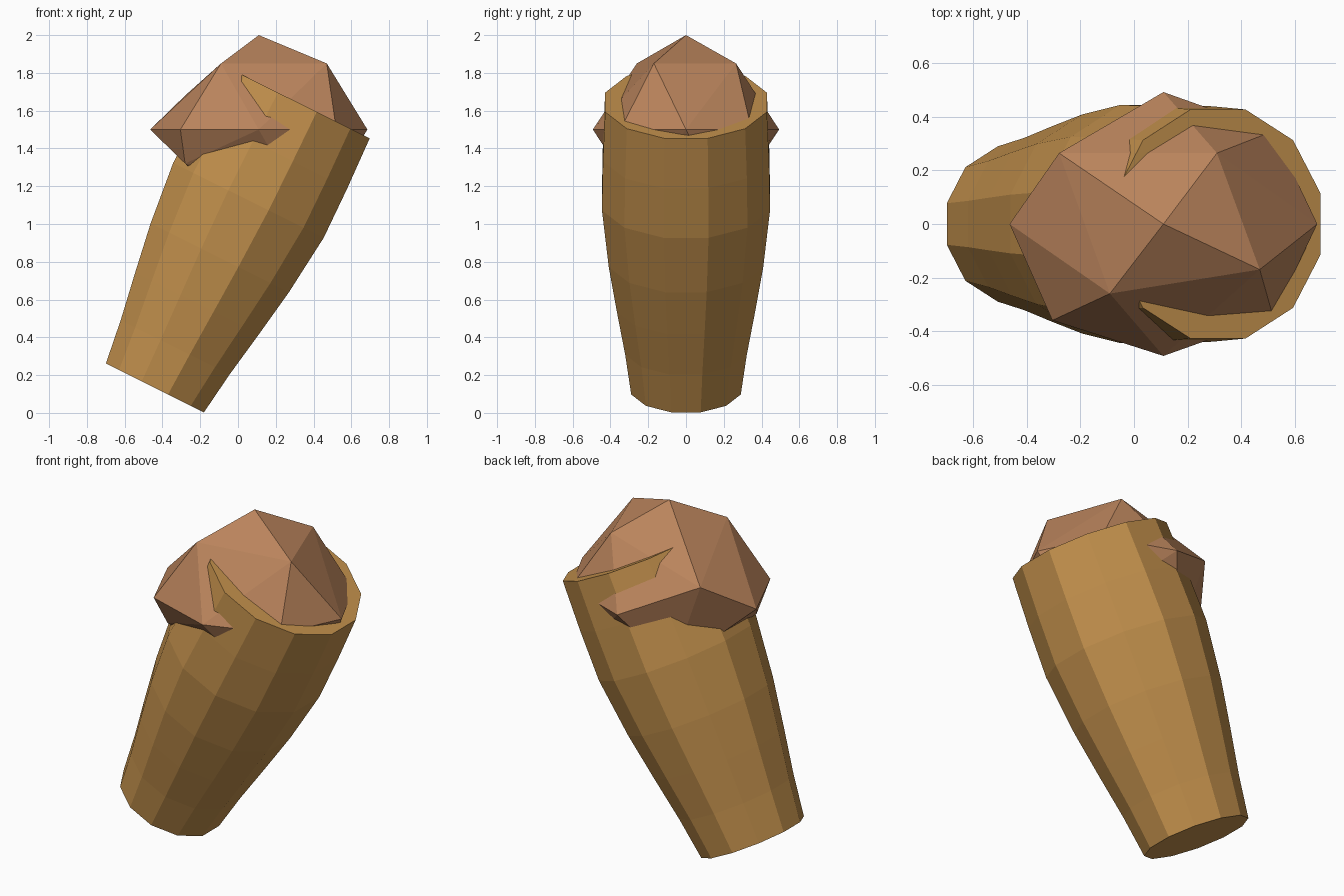
import bpy, bmesh, math
from mathutils import Matrix

if "Cube" in bpy.data.objects:
    bpy.data.objects.remove(bpy.data.objects["Cube"])


def material(name, rgb):
    # sRGB 0-255 to linear
    m = bpy.data.materials.new(name)
    m.diffuse_color = [((c / 255 + 0.055) / 1.055) ** 2.4 for c in rgb] + [1]
    m.use_nodes = True
    m.node_tree.nodes["Principled BSDF"].inputs["Base Color"].default_value = m.diffuse_color
    return m


def finish(name, bm, mat):
    bmesh.ops.recalc_face_normals(bm, faces=bm.faces)
    mesh = bpy.data.meshes.new(name)
    bm.to_mesh(mesh)
    bm.free()
    mesh.materials.append(mat)
    obj = bpy.data.objects.new(name, mesh)
    bpy.context.collection.objects.link(obj)
    return obj


# Tilted twelve-sided cone cup: (distance along axis, flat-to-centre radius)
PROFILE = [(0, .29), (.24, .322), (.5, .366), (.77, .409),
           (1.11, .445), (1.4, .44), (1.69, .428)]
SIDES = 12
bm = bmesh.new()
rings = []
for h, apothem in PROFILE:
    r = apothem / math.cos(math.pi / SIDES)
    angles = [2 * math.pi * (i + .5) / SIDES for i in range(SIDES)]
    rings.append([bm.verts.new((r * math.cos(a), r * math.sin(a), h)) for a in angles])
for low, high in zip(rings, rings[1:]):
    for i in range(SIDES):
        j = (i + 1) % SIDES
        bm.faces.new((low[i], low[j], high[j], high[i]))
bm.faces.new(rings[0][::-1])
bm.faces.new(rings[-1])
bm.transform(Matrix.Translation((-.44, 0, .132)) @ Matrix.Rotation(math.radians(26.5), 4, 'Y'))
finish("cone_cup", bm, material("wafer tan", (194, 144, 76)))

# Faceted scoop: the lower half is the upper half turned over about the x axis
CROWN = [(.11, 0, .5), (-.09, -.26, .35), (.47, -.17, .35),
         (.31, .265, .35), (-.28, .265, .18)]
BELT = [(-.465, 0), (-.305, -.36), (.11, -.493), (.52, -.347),
        (.685, 0), (.52, .347), (.11, .493)]
points = CROWN + [(x, -y, -z) for x, y, z in CROWN] + [(x, y, 0) for x, y in BELT]
bm = bmesh.new()
for x, y, z in points:
    bm.verts.new((x, y, z + 1.5))
bmesh.ops.convex_hull(bm, input=bm.verts)
finish("scoop", bm, material("chocolate brown", (186, 132, 92)))
